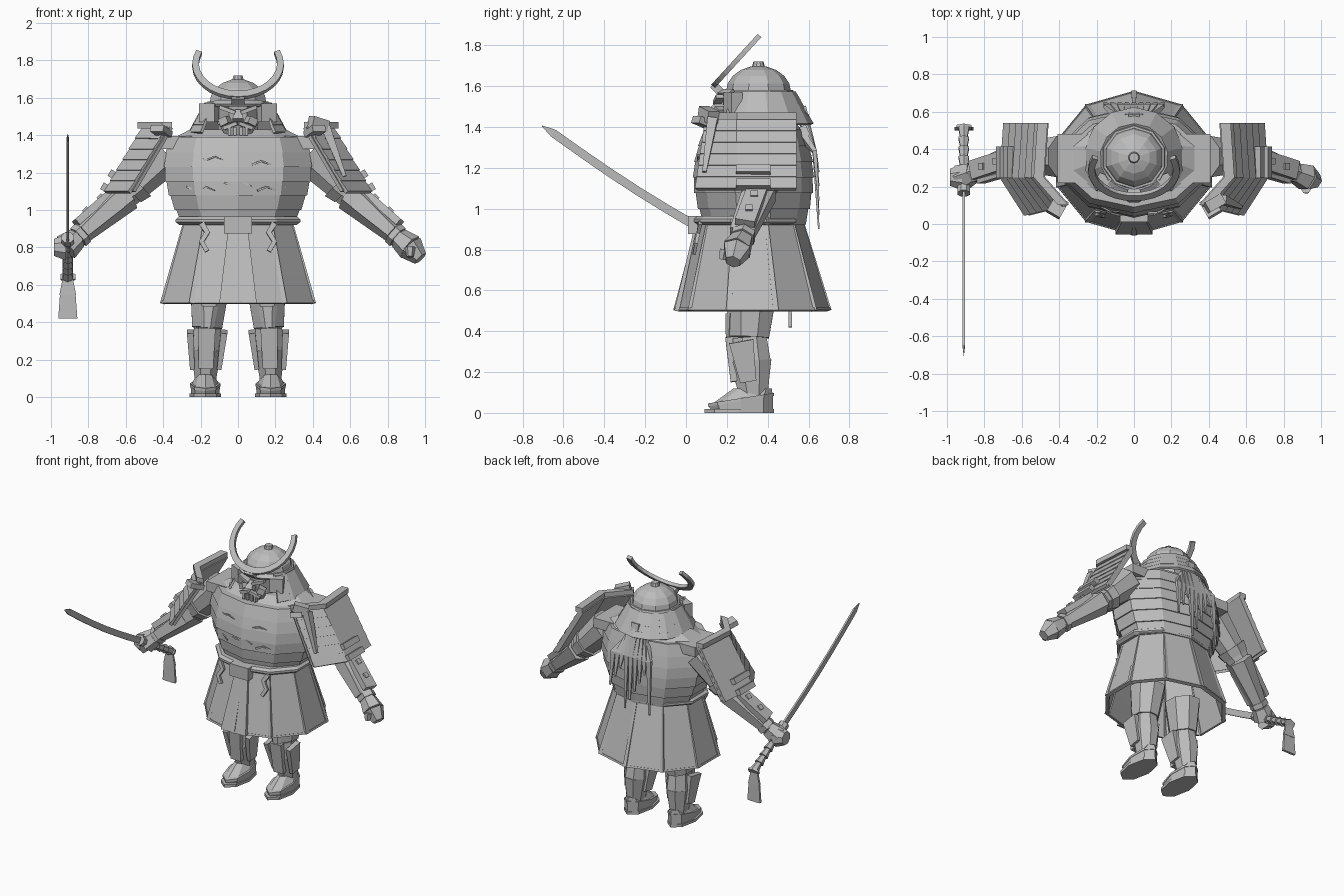
import bpy, bmesh
from math import sin, cos, pi, tau, radians
from mathutils import Vector, Matrix, Euler

default_cube = bpy.data.objects.get("Cube")
if default_cube:
    bpy.data.objects.remove(default_cube, do_unlink=True)

grey_value = (.5, .5, .5, 1)
grey = bpy.data.materials.new("plain grey")
grey.use_nodes = True
grey.diffuse_color = grey_value
grey.node_tree.nodes["Principled BSDF"].inputs["Base Color"].default_value = grey_value

SIDES = ((1, "left_"), (-1, "right_"))
FORWARD, SIDEWAYS = Vector((0, 1, 0)), Vector((1, 0, 0))


def finish(name, bm, side=1):
    """Make a flat shaded object, mirrored across x when side is negative."""
    for vert in bm.verts:
        vert.co.x *= side
    bmesh.ops.recalc_face_normals(bm, faces=bm.faces)
    mesh = bpy.data.meshes.new(name)
    bm.to_mesh(mesh)
    bm.free()
    mesh.materials.append(grey)
    obj = bpy.data.objects.new(name, mesh)
    bpy.context.scene.collection.objects.link(obj)
    return obj


def loft(name, rows, side=1):
    """Skin closed rows of points and cap both ends."""
    bm = bmesh.new()
    grid = [[bm.verts.new(point) for point in row] for row in rows]
    for low, high in zip(grid, grid[1:]):
        for i in range(len(low)):
            bm.faces.new((low[i - 1], low[i], high[i], high[i - 1]))
    bm.faces.new(grid[0])
    bm.faces.new(grid[-1])
    return finish(name, bm, side)


def sheet(name, upper, lower, thickness=.016, side=1):
    """Thin plate spanned between two open lines of points."""
    bm = bmesh.new()
    top = [bm.verts.new(point) for point in upper]
    bottom = [bm.verts.new(point) for point in lower]
    for i in range(len(top) - 1):
        bm.faces.new((top[i], top[i + 1], bottom[i + 1], bottom[i]))
    bmesh.ops.remove_doubles(bm, verts=bm.verts, dist=.0001)
    obj = finish(name, bm, side)
    solid = obj.modifiers.new("thickness", "SOLIDIFY")
    solid.thickness = thickness
    solid.offset = 0


def box(name, centre, size, turn=(0, 0, 0), side=1):
    bm = bmesh.new()
    rotation = Euler([radians(angle) for angle in turn])
    bmesh.ops.create_cube(bm, size=1, matrix=Matrix.LocRotScale(Vector(centre), rotation, Vector(size)))
    finish(name, bm, side)


def limb(name, path, start, end=None, flat=1, n=6, up=FORWARD, side=1):
    """Prism along a path, tapering from start to end and flattened along up."""
    path = [Vector(point) for point in path]
    end = start if end is None else end
    last = len(path) - 1
    rows = []
    for i, point in enumerate(path):
        along = path[min(i + 1, last)] - path[max(i - 1, 0)]
        across = along.cross(up).normalized()
        over = across.cross(along).normalized() * flat
        radius = (start + (end - start) * i / last) / cos(pi / n)
        angles = [tau * (j + .5) / n for j in range(n)]
        rows.append([point + (over * cos(a) + across * sin(a)) * radius for a in angles])
    loft(name, rows, side)


def ring(z, width, front, back, x=0, n=10):
    """Level oval between front and back with a corner at the rear."""
    middle, depth = (front + back) / 2, (back - front) / 2
    angles = [tau * i / n for i in range(n)]
    return [Vector((x + width * sin(a), middle + depth * cos(a), z)) for a in angles]


def mix(first, second, t):
    return [a.lerp(b, t) for a, b in zip(first, second)]


# Torso of overlapping bands
def torso_shape(t):
    return .31 + .1 * sin(2.4 * t), .09 - .05 * sin(pi * t), .58 + .04 * sin(pi * t)


WAIST, CHEST, BANDS, LIP = .93, .46, 6, .007
for i in range(BANDS):
    low, high = i / BANDS, (i + 1) / BANDS
    width, front, back = torso_shape(low)
    flared = ring(WAIST + CHEST * low - LIP, width + LIP, front - LIP, back + LIP)
    loft(f"torso_band_{i}", [flared, ring(WAIST + CHEST * high, *torso_shape(high))])
loft("shoulder_yoke", [ring(1.38, .37, .12, .57), ring(1.43, .27, .2, .53)])
box("shoulder_board", (0, .35, 1.36), (.82, .26, .07))

# Belt, knot and hanging cords
loft("belt", [ring(z, width, .37 - width, .24 + width) for z, width in ((.92, .33), (.935, .35), (.95, .35), (.965, .33))])
box("belt_knot", (0, .04, .92), (.15, .06, .09))
for side, pre in SIDES:
    zigzag = [(.18 + .015 * (-1) ** i, .07 - .01 * i, WAIST - .05 * i) for i in range(4)]
    limb(pre + "belt_cord", zigzag, .016, .012, flat=.6, n=4, side=side)

# Armoured skirt
skirt_top, hem = ring(WAIST, .3, .06, .57), ring(.5, .425, -.05, .7)


def skirt_band(name, start, end, thickness):
    lines = [mix(skirt_top, hem, t) for t in (start, end)]
    sheet(name, *[line + line[:1] for line in lines], thickness)


for i in range(3):
    skirt_band(f"skirt_band_{i}", i / 3, (i + 1) / 3, .016)
skirt_band("skirt_hem", .97, 1, .026)
for i, ends in enumerate(zip(skirt_top, hem)):
    limb(f"skirt_rib_{i}", ends, .009, .013, n=4)
limb("skirt_apron", [(0, .05, .92), (0, -.045, .5)], .05, .1, flat=.12, n=4)

# Legs and feet
HIP, KNEE, ANKLE = Vector((.15, .32, .6)), Vector((.165, .31, .37)), Vector((.175, .33, .08))


def foot_ring(z, size, heel=.43, lift=0):
    row = ring(z, .085 * size, heel - .34 * size, heel, ANKLE.x, 8)
    for point in row:
        point.z += lift * (point.y - .1)
    return row


for side, pre in SIDES:
    shin_front = -.1 * FORWARD
    calf, cuff = KNEE.lerp(ANKLE, .4), KNEE.lerp(ANKLE, .75)
    limb(pre + "thigh", [HIP, KNEE], .105, .08, flat=1.2, n=8, side=side)
    limb(pre + "knee_guard", [HIP.lerp(KNEE, .5) + shin_front, KNEE + shin_front], .045, .03, .5, side=side)
    limb(pre + "upper_shin", [KNEE, calf], .07, .08, flat=1.2, n=8, side=side)
    limb(pre + "lower_shin", [calf, ANKLE], .08, .055, flat=1.25, n=8, side=side)
    limb(pre + "shin_plate", [KNEE + shin_front, cuff + shin_front * .9], .045, .04, .4, 4, side=side)
    for place, offset in (("outer", .09), ("inner", -.09)):
        top, bottom = KNEE + offset * SIDEWAYS, cuff + offset * .8 * SIDEWAYS
        top.z -= .02
        limb(pre + place + "_shin_plate", [top + shin_front * .4, bottom + shin_front * .2],
             .06, .04, .3, 4, SIDEWAYS, side)
    loft(pre + "sole", [foot_ring(z, 1) for z in (0, .02)], side)
    loft(pre + "shoe", [foot_ring(.02, .9, .425), foot_ring(.03, .92, .425, .16), foot_ring(.12, .55, .42)], side)
    loft(pre + "shoe_strap", [foot_ring(z, .95, lift=.16) for z in (.03, .045)], side)

# Arms, bracers and hands
SHOULDER, ELBOW = Vector((.38, .36, 1.3)), Vector((.6, .36, 1.08))
WRIST, KNUCKLE = Vector((.86, .275, .85)), Vector((.92, .25, .8))
OUTWARD = Vector((.045, 0, .045))
for side, pre in SIDES:
    limb(pre + "upper_arm", [SHOULDER, ELBOW], .11, .075, n=8, side=side)
    limb(pre + "elbow_cuff", [SHOULDER.lerp(ELBOW, t) for t in (.7, .9)], .1, .085, n=8, side=side)
    limb(pre + "forearm", [ELBOW, WRIST], .08, .045, side=side)
    limb(pre + "wrist_cuff", [ELBOW.lerp(WRIST, t) for t in (.88, .98)], .055, side=side)
    bracer = [ELBOW.lerp(WRIST, t) for t in (.15, .85)]
    limb(pre + "outer_bracer", [point + OUTWARD for point in bracer], .02, flat=2.5, n=4, side=side)
    limb(pre + "front_bracer", [point - FORWARD * .06 for point in bracer], .045, .03, .4, 4, side=side)
    for i, t in enumerate((.3, .6)):
        box(f"{pre}bracer_stud_{i}", ELBOW.lerp(WRIST, t) + OUTWARD * 1.2, [.035] * 3, (0, 45, 0), side)
    limb(pre + "palm", [WRIST, KNUCKLE], .05, .065, side=side)
limb("left_fingers", [KNUCKLE, KNUCKLE + Vector((.055, -.02, -.06))], .065, .035)
limb("left_thumb", [KNUCKLE - FORWARD * .06, KNUCKLE - Vector((0, .07, .05))], .025, .016)
limb("right_fingers", [KNUCKLE, KNUCKLE + SIDEWAYS * .065], .07, .045, n=8, side=-1)


# Shoulder guards of bent overlapping strips
def guard_line(t, out=0):
    z, x = 1.44 - .34 * t, .2 * t + out
    return [(.37 + x, .1 - .05 * t, z), (.5 + x, .25, z), (.48 + x, .54, z)]


for side, pre in SIDES:
    for i in range(BANDS):
        sheet(f"{pre}shoulder_strip_{i}", guard_line(i / BANDS), guard_line((i + 1.1) / BANDS, LIP), .022, side)
    sheet(pre + "guard_lining", guard_line(0, -.015), guard_line(1, -.015), .02, side)
    sheet(pre + "guard_rail", guard_line(-.04, -.01), guard_line(-.04, .045), .035, side)
    for i in range(2):
        box(f"{pre}guard_clasp_{i}", (.67 + .04 * i, .33, 1.19 - .07 * i), (.04, .17, .04), (0, -30, 0), side)
    box(pre + "guard_cord", (.41, .09, 1.42), (.08, .1, .035), (-20, 0, 30), side)
box("broken_guard_knot", (.43, .11, 1.46), (.1, .06, .06), (0, 15, 30))
limb("broken_guard_splinter", [(.47, .13, 1.44), (.57, .09, 1.18)], .025, .01, n=4)

# Helmet dome, neck guard and crest
HEAD_Y, BRIM_Z, DOME = .355, 1.57, .16


def disc(radius, z):
    return ring(z, radius, HEAD_Y - radius, HEAD_Y + radius)


def arc(radius, z, first, last, steps=10):
    angles = [radians(first + (last - first) * i / steps) for i in range(steps + 1)]
    return [(radius * sin(a), HEAD_Y - radius * cos(a), z) for a in angles]


loft("helmet_dome", [disc(DOME * cos(i / 3), BRIM_Z + .13 * sin(i / 3)) for i in range(5)])
loft("helmet_knob", [disc(.035, 1.68), disc(.025, 1.72)])
loft("helmet_rim", [disc(.18, BRIM_Z - .02), disc(.17, BRIM_Z + .01)])
for i in range(4):
    radius, z = DOME + .015 + .021 * i, BRIM_Z - .038 * i
    sheet(f"neck_guard_{i}", arc(radius, z, 48, 312), arc(radius + .025, z - .042, 48, 312))
sheet("helmet_visor", arc(.17, BRIM_Z + .01, -45, 45), arc(.2, BRIM_Z - .01, -45, 45))

CREST, STEPS = .245, 18
lean, depth = Vector((0, .66, .72)), Vector((0, -.018, .016))
crest_rows = []
for i in range(STEPS + 1):
    t = 2 * i / STEPS - 1
    inner = CREST - .045 + .012 * abs(t)
    row = [SIDEWAYS * r * sin(2 * t) + lean * (CREST - r * cos(2 * t)) for r in (CREST, inner)]
    row += [point + depth for point in reversed(row)]
    crest_rows.append([point + Vector((0, .14, 1.59)) for point in row])
loft("crescent_crest", crest_rows)
box("crest_mount", (0, .15, 1.59), (.07, .05, .04), (-45, 0, 0))

# Face mask
limb("head", [(0, .33, 1.38), (0, .33, BRIM_Z)], .1, .12, flat=1.3, n=8)
limb("mask_jaw", [(0, .19, 1.38), (0, .18, 1.46)], .05, .09, flat=.5)
limb("mask_nose", [(0, .17, 1.53), (0, .14, 1.475)], .015, .03, n=4)
for side, pre in SIDES:
    box(pre + "helmet_wing", (.155, .23, 1.52), (.09, .06, .1), (0, 0, 25), side)
    box(pre + "brow", (.055, .16, 1.535), (.09, .04, .02), (0, -20, 10), side)
    box(pre + "cheek", (.07, .17, 1.475), (.05, .05, .04), (0, 25, 25), side)
    box(pre + "moustache", (.04, .14, 1.45), (.08, .03, .02), (0, 20, 15), side)
    for i in range(2):
        box(f"{pre}tooth_{i}", (.015 + .03 * i, .14, 1.42), (.016, .025, .045), side=side)

# Jagged scars on the breastplate
for i, (centre, t) in enumerate(((-.15, .75), (.15, .7), (0, .45), (.18, .4), (-.2, .4))):
    scar = []
    for j in range(4):
        x = centre + .05 * (j - 1.5)
        y = torso_shape(t)[1] + .01 + max(0, abs(x) - .12) / 2
        scar.append((x, y, WAIST + CHEST * t + .01 * (-1) ** (i + j)))
    limb(f"scar_{i}", scar, .006, .003, n=4)

# Ragged hair hanging down the back
for i in range(9):
    x = .036 * (i - 4)
    tip = .9 + .07 * (i * 4 % 5)
    limb(f"hair_strand_{i}", [(x / 2, .57, 1.5 - abs(x)), (x, .63, 1.28), (x * 1.1, .65, tip)], .03, .006, flat=.6, n=4)

# Curved sword with wrapped grip and tassel
GUARD, POMMEL, TIP = Vector((-.91, .2, .83)), Vector((-.91, .51, .645)), Vector((-.91, -.705, 1.405))
TIP_START = .94
sag = Vector((0, -.01, -.014))
blade = [GUARD.lerp(TIP, TIP_START * i / 6) + sag * sin(pi * i / 6) for i in range(7)]
limb("blade", blade, .022, .02, flat=.3, n=4, up=SIDEWAYS)
limb("blade_tip", [blade[-1], TIP], .02, .002, flat=.3, n=4, up=SIDEWAYS)
limb("sword_collar", [GUARD, GUARD.lerp(TIP, .04)], .033, n=8, up=SIDEWAYS)
for i in range(BANDS):
    wrap = [GUARD.lerp(POMMEL, (i + t) / BANDS) for t in (0, 1)]
    limb(f"grip_wrap_{i}", wrap, .018, .028, up=SIDEWAYS)
limb("pommel", [POMMEL, POMMEL.lerp(GUARD, -.04)], .025, flat=1.6, up=SIDEWAYS)
knot = POMMEL - Vector((0, 0, .1))
limb("tassel_top", [POMMEL, knot], .025, .045, flat=.2, n=4)
for i in (-1, 0, 1):
    strand = knot + SIDEWAYS * .028 * i
    limb(f"tassel_strand_{i + 1}", [strand, strand + Vector((.005 * i, 0, -.125))], .014, .018, flat=.5, n=4)
